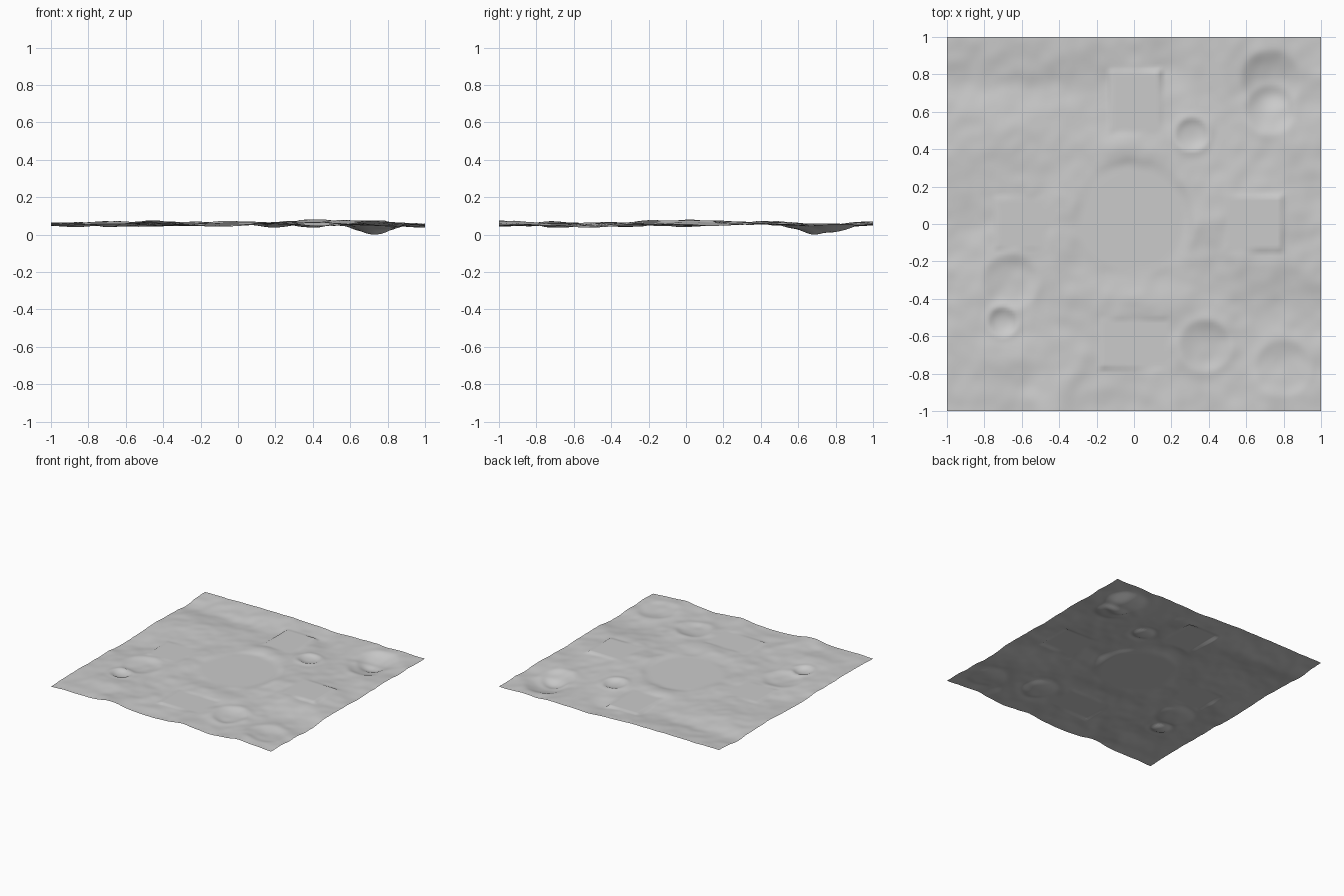
import bpy, bmesh
from math import exp, hypot
from mathutils import noise, Vector

default = bpy.data.objects.get("Cube")
if default:
    bpy.data.objects.remove(default, do_unlink=True)

CELLS = 128

# Broad swells and hollows: x, y, x spread, y spread, height
SWELLS = [
    (0.5, 0.1, 0.3, 0.28, 0.022), (0.65, -0.22, 0.22, 0.1, 0.018),
    (-0.7, -0.72, 0.2, 0.12, 0.014), (-0.45, -1, 0.12, 0.15, 0.022),
    (0.2, -1, 0.1, 0.12, 0.012), (0.72, -0.95, 0.14, 0.2, 0.014),
    (-0.1, -0.95, 0.16, 0.14, -0.01), (0.45, -0.95, 0.12, 0.2, -0.01),
    (-0.6, 1, 0.6, 0.13, 0.016), (-0.6, 0.74, 0.5, 0.08, -0.012),
    (-0.7, 0.45, 0.2, 0.2, 0.014), (0, 0.4, 0.25, 0.1, 0.016),
    (-0.9, 0, 0.12, 0.3, -0.01), (0.95, -0.5, 0.2, 0.13, -0.012),
    (0.95, 0.1, 0.1, 0.2, -0.008), (0.72, 0.7, 0.17, 0.17, -0.042),
    (0.2, 0.85, 0.1, 0.12, -0.012), (0, -0.4, 0.3, 0.1, 0.01),
    (0.28, -0.05, 0.12, 0.25, 0.01), (-0.35, 0.15, 0.1, 0.25, 0.008),
]

# Levelled building plots: x min, x max, y min, y max, level
PLOTS = [
    (-0.12, 0.13, 0.5, 0.81, 0.068),
    (-0.17, 0.17, -0.76, -0.52, 0.064),
    (-0.73, -0.48, -0.12, 0.13, 0.066),
    (0.5, 0.78, -0.13, 0.14, 0.084),
]

# Craters: x, y, radius, depth
CRATERS = [
    (0.73, 0.61, 0.13, 0.01), (0.73, 0.77, 0.16, 0.01),
    (0.31, 0.48, 0.09, 0.013), (0.38, -0.65, 0.14, 0.012),
    (-0.7, -0.52, 0.08, 0.012), (-0.66, -0.31, 0.15, 0.01),
    (0.8, -0.77, 0.15, 0.008),
]


def ease(t):
    t = min(max(t, 0), 1)
    return t * t * (3 - 2 * t)


def bell(t):
    return exp(-t * t)


def ground(x, y):
    z = 0.062
    for cx, cy, sx, sy, h in SWELLS:
        z += h * bell((x - cx) / sx) * bell((y - cy) / sy)
    for scale, strength in ((3, 0.007), (7, 0.006), (13, 0.003)):
        z += strength * noise.noise(Vector((x * scale + 5, y * scale + 2, 0.4)))
    for cx, cy, radius, depth in CRATERS:
        d = hypot(x - cx, y - cy) / radius
        z -= depth * max(0, 1 - d * d)
        z += depth * 0.5 * bell((d - 1) / 0.3)
    return z


def surface(x, y):
    z = ground(x, y)
    # Round central landing area
    z += (0.064 - z) * ease((0.34 - hypot(x, y - 0.02)) / 0.08)
    for x0, x1, y0, y1, level in PLOTS:
        outside = max(x0 - x, x - x1, y0 - y, y - y1)
        z += (level - z) * ease(1 - outside / 0.025)
    return z


# Single sheet of land, with its deepest pit resting at zero
bm = bmesh.new()
bmesh.ops.create_grid(bm, x_segments=CELLS, y_segments=CELLS, size=1)
for v in bm.verts:
    v.co.z = surface(v.co.x, v.co.y)
low = min(v.co.z for v in bm.verts)
bmesh.ops.translate(bm, verts=bm.verts, vec=(0, 0, -low))
for f in bm.faces:
    f.smooth = True
mesh = bpy.data.meshes.new("terrain")
bm.to_mesh(mesh)
bm.free()
terrain = bpy.data.objects.new("terrain", mesh)
bpy.context.collection.objects.link(terrain)

# Plain grey ground
grey = bpy.data.materials.new("light_grey_ground")
grey.use_nodes = True
colour = (0.6, 0.6, 0.6, 1)
grey.diffuse_color = colour
grey.node_tree.nodes["Principled BSDF"].inputs["Base Color"].default_value = colour
mesh.materials.append(grey)
